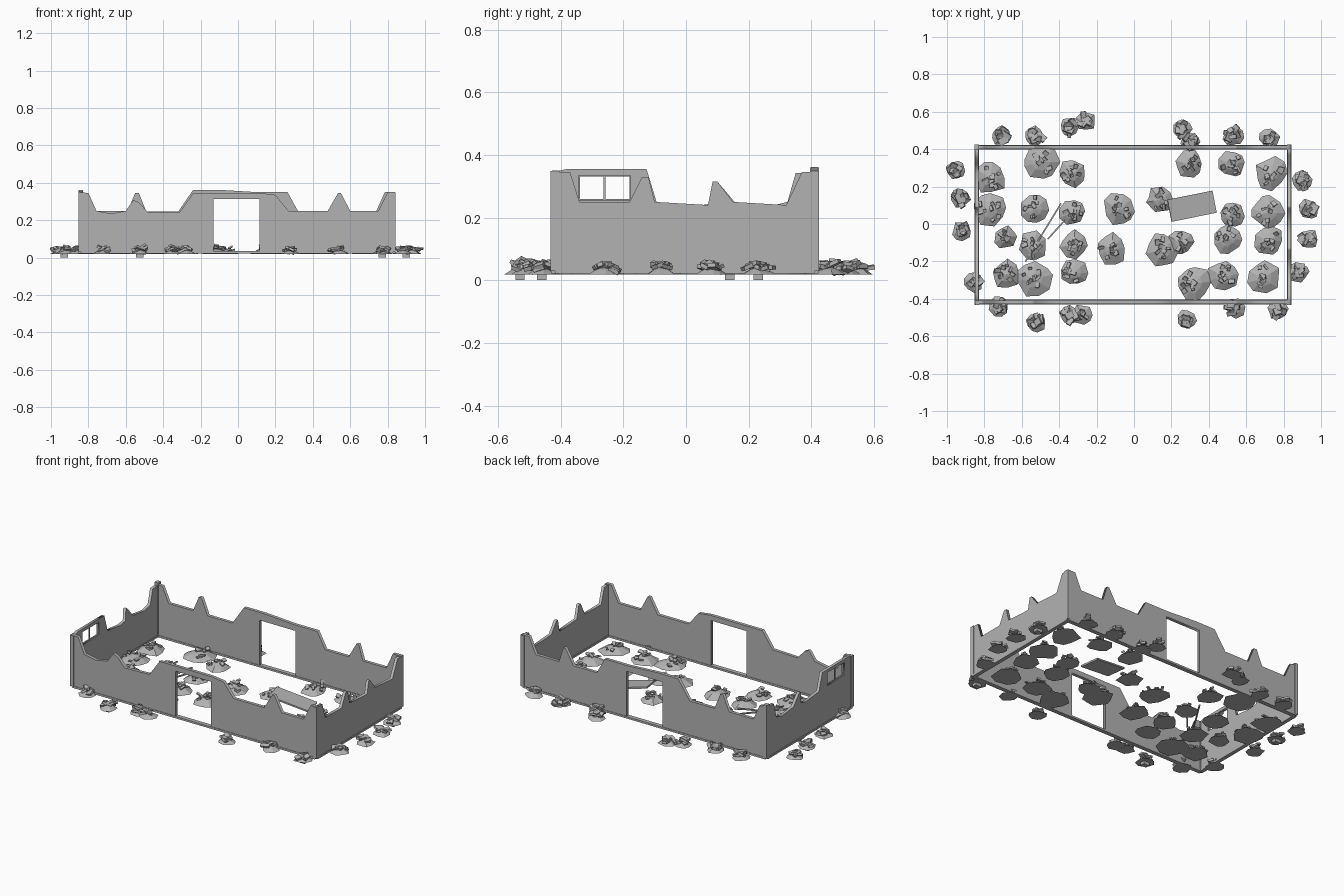
import bpy, bmesh, math, random
from mathutils import Matrix, Vector, Euler

random.seed(7)
cube = bpy.data.objects.get("Cube")
if cube:
    bpy.data.objects.remove(cube, do_unlink=True)


def material(name, value):
    mat = bpy.data.materials.new(name)
    mat.use_nodes = True
    colour = (value, value, value, 1)
    mat.diffuse_color = colour
    mat.node_tree.nodes["Principled BSDF"].inputs["Base Color"].default_value = colour
    return mat


STONE = material("stone grey", 0.45)
BASE = 0.03
LEFT, RIGHT, FRONT, BACK = -0.84, 0.83, -0.418, 0.41


def finish(bm, name):
    mesh = bpy.data.meshes.new(name)
    bm.to_mesh(mesh)
    bm.free()
    mesh.materials.append(STONE)
    obj = bpy.data.objects.new(name, mesh)
    bpy.context.collection.objects.link(obj)
    return obj


def add_box(bm, centre, size, rotation=(0, 0, 0)):
    matrix = Matrix.Translation(centre) @ Euler(rotation).to_matrix().to_4x4()
    bmesh.ops.create_cube(bm, size=1, matrix=matrix @ Matrix.Diagonal((*size, 1)))


def box(name, low, high):
    bm = bmesh.new()
    low, high = Vector(low), Vector(high)
    add_box(bm, (low + high) / 2, high - low)
    return finish(bm, name)


def pole(name, start, end, width):
    bm = bmesh.new()
    start, end = Vector(start), Vector(end)
    turn = (end - start).to_track_quat('X', 'Z').to_euler()
    add_box(bm, (start + end) / 2, ((end - start).length, width, width), turn)
    return finish(bm, name)


def wall(name, outlines, location, turn, thickness):
    """Extrude an upright outline; further outlines become holes."""
    curve = bpy.data.curves.new(name, 'CURVE')
    curve.dimensions = '2D'
    curve.fill_mode = 'BOTH'
    curve.extrude = thickness / 2
    for outline in outlines:
        spline = curve.splines.new('POLY')
        spline.points.add(len(outline) - 1)
        for point, (u, z) in zip(spline.points, outline):
            point.co = (u, z, 0, 1)
        spline.use_cyclic_u = True
    curve.materials.append(STONE)
    obj = bpy.data.objects.new(name, curve)
    obj.location = location
    obj.rotation_euler = (math.pi / 2, 0, turn)
    bpy.context.collection.objects.link(obj)
    bpy.ops.object.select_all(action='DESELECT')
    obj.select_set(True)
    bpy.context.view_layer.objects.active = obj
    bpy.ops.object.convert(target='MESH')


# Long walls with broken tops and doorways
doorway = [(-0.131, BASE), (-0.131, 0.313), (0.115, 0.313), (0.115, BASE)]
front_top = [(0.84, 0.35), (0.80, 0.35), (0.75, 0.25), (0.6, 0.25), (0.55, 0.345),
             (0.535, 0.345), (0.48, 0.25), (0.27, 0.25), (0.2, 0.335), (0.12, 0.345),
             (-0.24, 0.345), (-0.31, 0.245), (-0.48, 0.24), (-0.53, 0.295), (-0.56, 0.307),
             (-0.6, 0.25), (-0.68, 0.235), (-0.757, 0.25), (-0.8, 0.345), (-0.85, 0.35)]
back_top = [(0.84, 0.35), (0.785, 0.35), (0.74, 0.25), (0.58, 0.25), (0.55, 0.345),
            (0.535, 0.345), (0.48, 0.25), (0.32, 0.25), (0.265, 0.35), (0.1, 0.35),
            (-0.1, 0.362), (-0.24, 0.362), (-0.32, 0.245), (-0.49, 0.245), (-0.53, 0.345),
            (-0.55, 0.345), (-0.59, 0.25), (-0.757, 0.25), (-0.8, 0.345), (-0.85, 0.35)]
for name, top, y in (("front_wall", front_top, FRONT), ("back_wall", back_top, BACK)):
    wall(name, [[(-0.85, BASE)] + doorway + [(0.84, BASE)] + top], (0, y, 0), 0, 0.02)

# Short walls, the one on the right side with a window
left_top = [(0.42, 0.345), (0.37, 0.345), (0.32, 0.24), (0.15, 0.25), (0.1, 0.315),
            (0.085, 0.315), (0.07, 0.24), (-0.1, 0.25), (-0.12, 0.33), (-0.14, 0.33),
            (-0.18, 0.25), (-0.34, 0.25), (-0.37, 0.345), (-0.428, 0.345)]
right_top = [(0.42, 0.342), (0.35, 0.342), (0.324, 0.25), (0.267, 0.236), (0.155, 0.25),
             (0.1, 0.315), (0.085, 0.315), (0.08, 0.245), (0.03, 0.236), (-0.094, 0.25),
             (-0.126, 0.355), (-0.38, 0.355), (-0.428, 0.345)]
window = [(-0.343, 0.255), (-0.177, 0.255), (-0.177, 0.335), (-0.343, 0.335)]
ends = [(-0.428, BASE), (0.42, BASE)]
wall("left_wall", [ends + left_top], (RIGHT, 0, 0), math.pi / 2, 0.018)
wall("right_wall", [ends + right_top, window], (LEFT, 0, 0), math.pi / 2, 0.018)

# Window frame and mullion
pane = [Vector((LEFT, y, z)) for y, z in window]
for i in range(4):
    pole("window_frame", pane[i], pane[(i + 1) % 4], 0.008)
pole("window_mullion", (LEFT, -0.26, 0.255), (LEFT, -0.26, 0.335), 0.006)

# Corner posts and plinth strips
for x in (LEFT, RIGHT):
    for y in (FRONT, BACK):
        top = 0.36 if x < 0 < y else 0.348
        box("corner_post", (x - 0.012, y - 0.014, BASE), (x + 0.012, y + 0.014, top))
    box("side_plinth", (x - 0.012, FRONT, 0.022), (x + 0.012, BACK, 0.034))
for y in (FRONT, BACK):
    box("long_plinth", (LEFT, y - 0.013, 0.022), (RIGHT, y + 0.013, 0.034))


def rubble(name, x, y, radius, chunk, count, peak):
    """Low faceted mound strewn with tilted slabs."""
    bm = bmesh.new()
    rim, shoulder = [], []
    for i in range(9):
        a = math.tau * (i + random.uniform(-0.25, 0.25)) / 9
        r = radius * random.uniform(0.82, 1.1)
        ray = Vector((math.cos(a), math.sin(a), 0))
        centre = Vector((x, y, 0.018))
        rim.append(bm.verts.new(centre + ray * r))
        shoulder.append(bm.verts.new(centre + ray * r * 0.5 + Vector((0, 0, peak * 0.65))))
    tip = bm.verts.new((x, y, 0.018 + peak))
    for i in range(9):
        j = (i + 1) % 9
        bm.faces.new((rim[i], rim[j], shoulder[j], shoulder[i]))
        bm.faces.new((shoulder[i], shoulder[j], tip))
    bm.faces.new(rim[::-1])
    for i in range(count):
        a, d = random.uniform(0, math.tau), radius * random.uniform(0.05, 0.7)
        size = [chunk * random.uniform(0.6, 1.3), chunk * random.uniform(0.4, 0.9), chunk * 0.3]
        turn = [random.uniform(-0.5, 0.5), random.uniform(-0.5, 0.5), random.uniform(0, 3)]
        z = 0.022 + peak * (1 - 0.7 * d / radius) + random.uniform(-0.004, 0.01)
        add_box(bm, (x + d * math.cos(a), y + d * math.sin(a), z), size, turn)
    finish(bm, name)


# Rubble mounds inside the walls
inner = [(-.77, .25, .09), (-.5, .33, .1), (-.33, .27, .075), (-.77, .08, .09),
         (-.53, .08, .09), (-.33, .06, .07), (-.08, .08, .09), (.14, .13, .075),
         (-.69, -.07, .06), (-.54, -.12, .08), (-.32, -.11, .075), (-.12, -.13, .085),
         (.15, -.14, .09), (.25, -.1, .07), (.52, .05, .07), (.5, -.08, .08),
         (.72, .06, .09), (.72, -.09, .08), (.73, .27, .09), (.52, .32, .075),
         (.3, .32, .075), (-.68, -.27, .08), (-.54, -.29, .1), (-.32, -.26, .075),
         (.32, -.32, .095), (.48, -.28, .09), (.69, -.29, .095)]
for x, y, r in inner:
    rubble("inner_rubble", x, y, r, 0.028, 9, 0.035)

# Smaller heaps around the outside
outer = [(-.71, .47), (-.53, .47), (-.345, .52), (-.26, .55), (.255, .51), (.3, .44),
         (.53, .47), (.725, .46), (-.95, .29), (-.93, .14), (-.92, -.04), (-.86, -.31),
         (.9, .23), (.935, .08), (.93, -.08), (.88, -.26), (-.725, -.44), (-.525, -.53),
         (-.345, -.485), (-.28, -.485), (.28, -.51), (.54, -.45), (.77, -.46)]
for x, y in outer:
    rubble("outer_rubble", x, y, 0.055, 0.042, 8, 0.025)

# Low chips that reach the ground
for x, y in ((-.93, .14), (.9, .23), (-.525, -.53), (.77, -.46)):
    box("ground_chip", (x - 0.02, y - 0.015, 0), (x + 0.02, y + 0.015, 0.02))

# Fallen door panel and loose poles
bm = bmesh.new()
add_box(bm, (0.31, 0.095, 0.055), (0.25, 0.12, 0.01), (0.05, 0.2, 0.2))
finish(bm, "fallen_panel")
pole("fallen_pole", (-0.58, -0.2, 0.03), (-0.39, 0.11, 0.06), 0.008)
pole("fallen_pole", (-0.46, -0.08, 0.03), (-0.37, 0.02, 0.06), 0.008)
